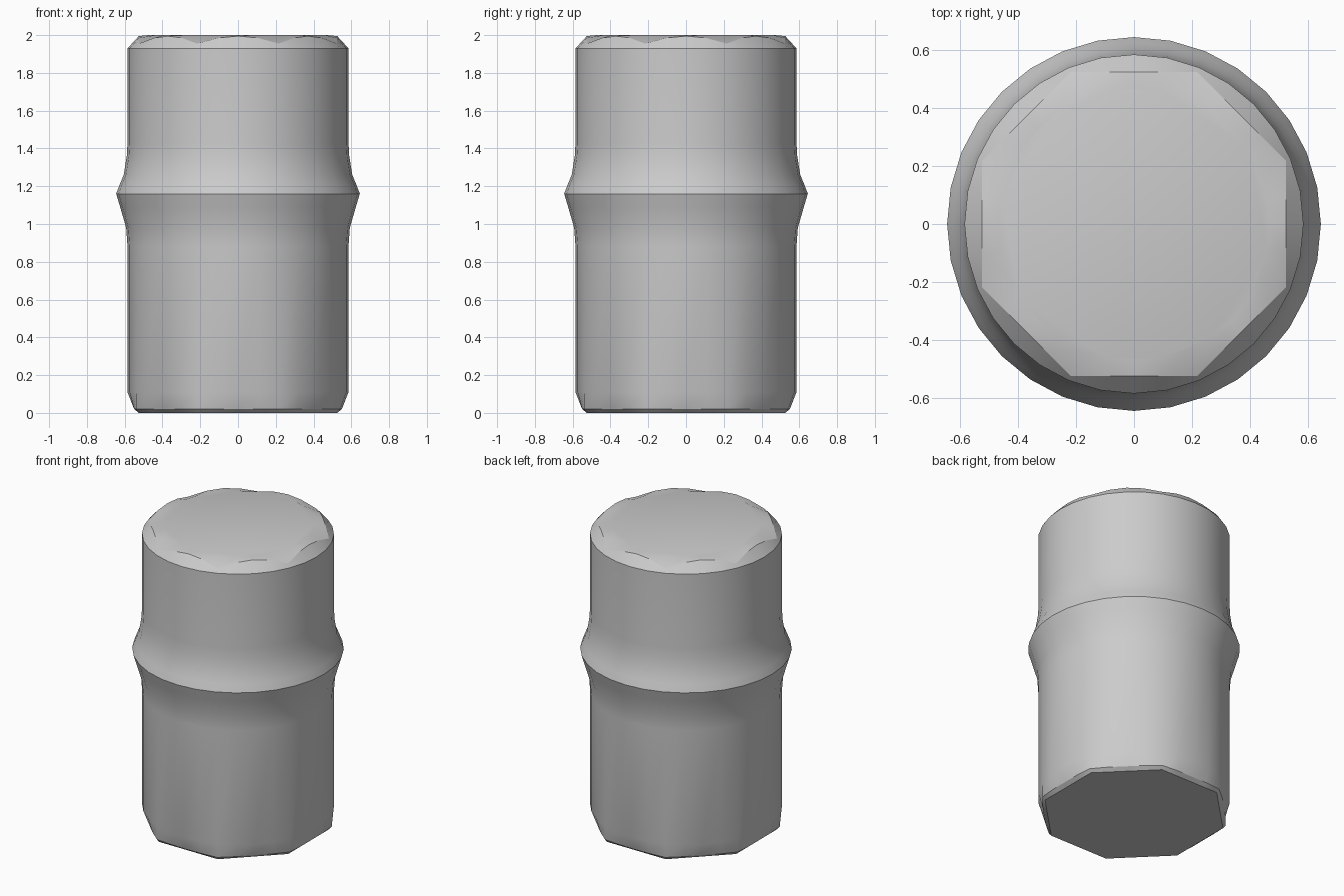
import bpy
import bmesh
import math

cube = bpy.data.objects.get("Cube")
if cube:
    bpy.data.objects.remove(cube, do_unlink=True)

SEGMENTS = 32
RADIUS = 0.585


def circle(radius, z):
    return [(radius, z)] * SEGMENTS


def octagon(half_width, mid_z, corner_z, limit=1.0):
    """Eight-sided ring whose corners can sit at another height than its sides."""
    ring = []
    for i in range(SEGMENTS):
        turn = abs((i + 2) % 4 - 2) / 2      # 0 at mid side, 1 at corner
        angle = turn * math.pi / 8
        radius = min(half_width / math.cos(angle), limit)
        ring.append((radius, mid_z + (corner_z - mid_z) * turn ** 2))
    return ring


# Rings from the base up to the cap
rings = [
    octagon(0.525, 0.0, 0.0),
    octagon(0.55, 0.02, 0.02, RADIUS),
    circle(RADIUS, 0.11),
    circle(RADIUS, 0.88),
    circle(0.592, 0.98),
    circle(0.624, 1.09),
    circle(0.645, 1.16),
    circle(0.626, 1.21),
    circle(0.605, 1.26),
    circle(0.589, 1.36),
    circle(RADIUS, 1.43),
    circle(RADIUS, 1.93),
    octagon(0.525, 1.995, 1.955),
    circle(0.47, 2.0),
]

# Loft the body through the rings and close both ends
bm = bmesh.new()
loops = []
for ring in rings:
    loop = []
    for i, (radius, z) in enumerate(ring):
        a = 2 * math.pi * i / SEGMENTS
        loop.append(bm.verts.new((radius * math.cos(a), radius * math.sin(a), z)))
    loops.append(loop)
for low, high in zip(loops, loops[1:]):
    for i in range(SEGMENTS):
        j = (i + 1) % SEGMENTS
        bm.faces.new((low[i], low[j], high[j], high[i]))
bm.faces.new(loops[0][::-1])
bm.faces.new(loops[-1])
bmesh.ops.recalc_face_normals(bm, faces=bm.faces[:])

mesh = bpy.data.meshes.new("ridged_cylinder_body")
bm.to_mesh(mesh)
bm.free()
body = bpy.data.objects.new("ridged_cylinder_body", mesh)
bpy.context.collection.objects.link(body)

# Plain grey surface
grey = bpy.data.materials.new("plain_grey")
grey.use_nodes = True
colour = (0.6, 0.6, 0.6, 1.0)
grey.diffuse_color = colour
grey.node_tree.nodes["Principled BSDF"].inputs["Base Color"].default_value = colour
mesh.materials.append(grey)

# Smooth sides with crisp ridge and rim edges
bpy.ops.object.select_all(action="DESELECT")
body.select_set(True)
bpy.context.view_layer.objects.active = body
bpy.ops.object.shade_smooth_by_angle(angle=math.radians(30))
